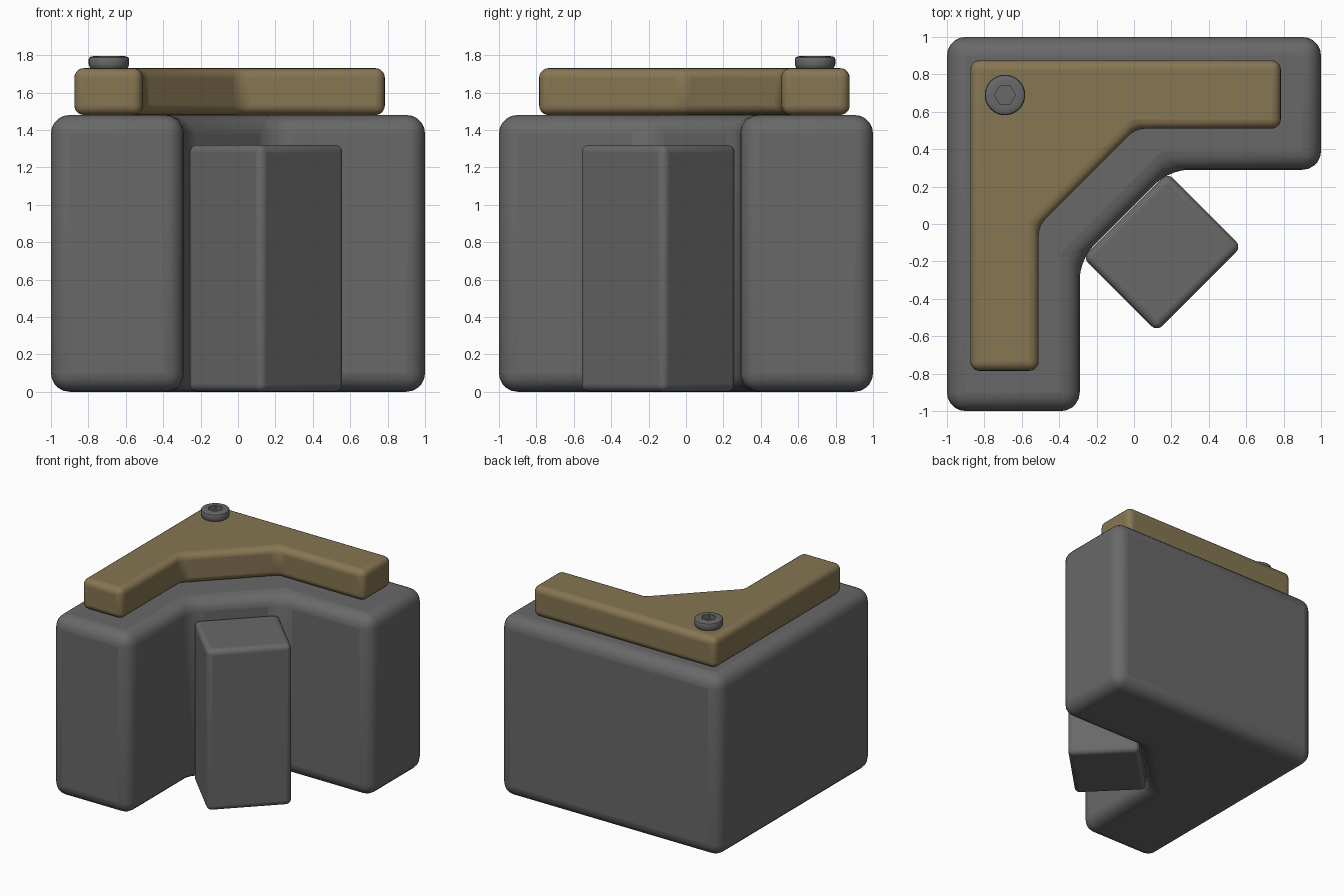
import bpy, bmesh, math

if "Cube" in bpy.data.objects:
    bpy.data.objects.remove(bpy.data.objects["Cube"])


def material(name, rgb):
    m = bpy.data.materials.new(name)
    m.diffuse_color = (*rgb, 1)
    m.use_nodes = True
    m.node_tree.nodes["Principled BSDF"].inputs["Base Color"].default_value = m.diffuse_color
    return m


GREY = material("dark grey", (0.14, 0.14, 0.14))
TAN = material("tan brown", (0.24, 0.18, 0.085))


def finish(name, bm, mat, bevel=0.0, segments=5):
    """Turn a bmesh into a named object with rounded edges."""
    bmesh.ops.recalc_face_normals(bm, faces=bm.faces)
    mesh = bpy.data.meshes.new(name)
    bm.to_mesh(mesh)
    bm.free()
    mesh.materials.append(mat)
    ob = bpy.data.objects.new(name, mesh)
    bpy.context.collection.objects.link(ob)
    if bevel:
        mod = ob.modifiers.new("rounding", 'BEVEL')
        mod.width, mod.segments = bevel, segments
        mod.limit_method, mod.angle_limit = 'ANGLE', math.radians(30)
    bpy.ops.object.select_all(action='DESELECT')
    ob.select_set(True)
    bpy.context.view_layer.objects.active = ob
    bpy.ops.object.shade_smooth_by_angle(angle=math.radians(35))
    return ob


def prism(name, outline, z0, z1, mat, bevel):
    """Extrude a plan outline between two heights."""
    bm = bmesh.new()
    face = bm.faces.new([bm.verts.new((x, y, z0)) for x, y in outline])
    top = bmesh.ops.extrude_face_region(bm, geom=[face])["geom"]
    for v in top:
        if isinstance(v, bmesh.types.BMVert):
            v.co.z = z1
    return finish(name, bm, mat, bevel)


def corner_outline(back, end, inner, cut):
    """L plan, symmetric about y = -x, with a diagonal inner corner."""
    half = [(-back, back), (-back, -end), (-inner, -end), (-inner, -cut)]
    return half + [(-y, -x) for x, y in reversed(half[1:])]


# corner base block and the slab on top
prism("corner_base", corner_outline(1.0, 1.0, 0.29, 0.19), 0, 1.48, GREY, 0.1)
prism("top_slab", corner_outline(0.875, 0.785, 0.51, 0.01), 1.48, 1.73, TAN, 0.05)

# diagonal block standing in the inner corner
c, s = 0.32 / math.sqrt(2), 0.28 / math.sqrt(2)
plan = [(0.15 + a * c + b * s, -0.15 + a * c - b * s)
        for a, b in ((-1, -1), (-1, 1), (1, 1), (1, -1))]
prism("diagonal_block", plan, 0, 1.32, GREY, 0.04)

# round bolt head with a hexagonal socket
N = 48


def hex_radius(angle, r):
    a = angle % (math.pi / 3) - math.pi / 6
    return r * math.cos(math.pi / 6) / math.cos(a)


bm = bmesh.new()
rings = []
for r, z, is_hex in ((0.095, 1.725, 0), (0.104, 1.737, 0), (0.108, 1.75, 0),
                     (0.108, 1.778, 0), (0.104, 1.788, 0), (0.094, 1.793, 0),
                     (0.075, 1.795, 0), (0.056, 1.795, 1), (0.056, 1.755, 1)):
    ring = []
    for i in range(N):
        t = 2 * math.pi * i / N
        rr = hex_radius(t, r) if is_hex else r
        ring.append(bm.verts.new((-0.69 + rr * math.cos(t), 0.69 + rr * math.sin(t), z)))
    rings.append(ring)
for lo, hi in zip(rings, rings[1:]):
    for i in range(N):
        j = (i + 1) % N
        bm.faces.new((lo[i], lo[j], hi[j], hi[i]))
bm.faces.new(rings[0])
bm.faces.new(rings[-1])
finish("bolt_head", bm, GREY)
